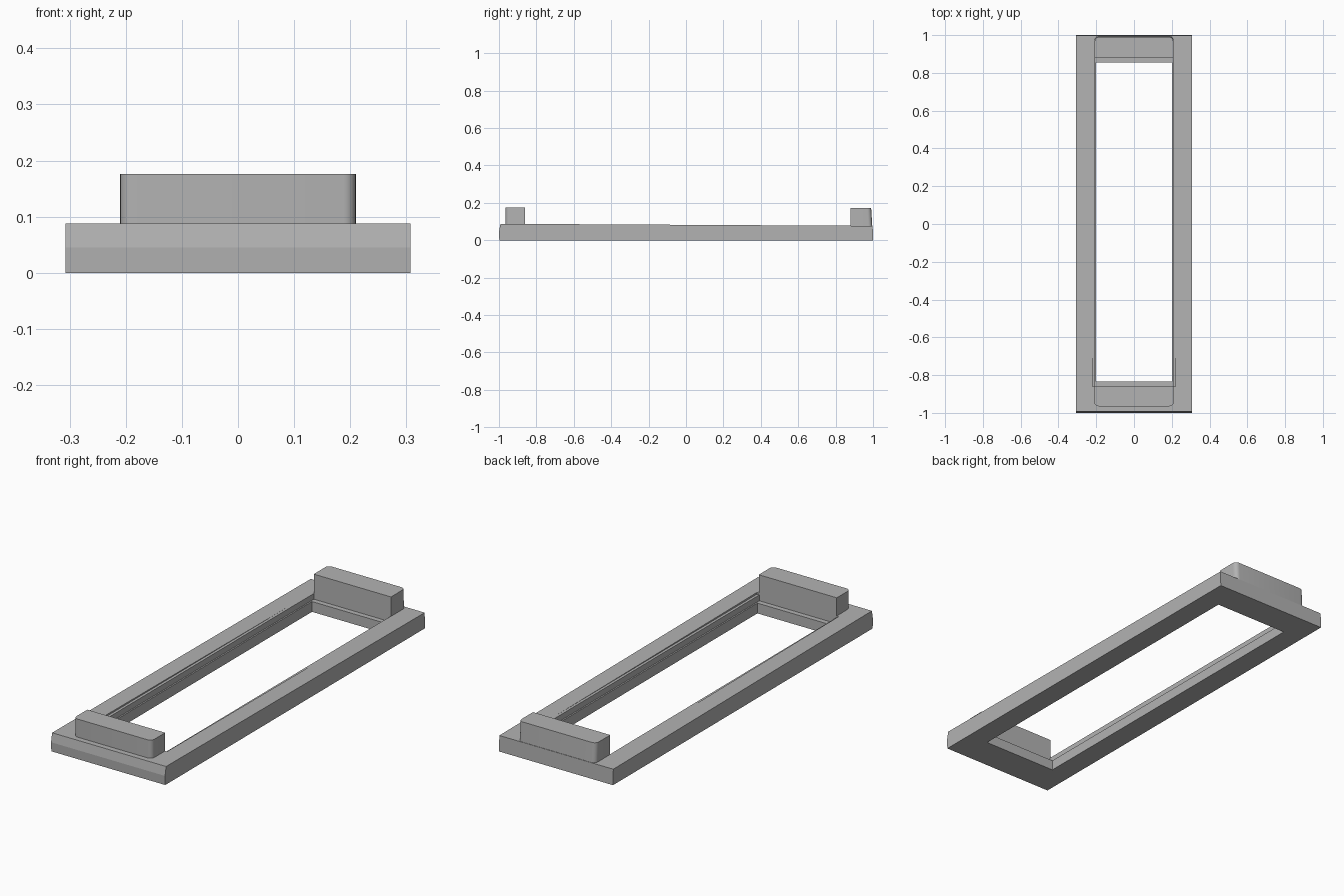
import bpy
import bmesh

cube = bpy.data.objects.get("Cube")
if cube:
    bpy.data.objects.remove(cube, do_unlink=True)

grey = bpy.data.materials.new("matte grey")
grey.use_nodes = True
grey.diffuse_color = (0.45, 0.45, 0.45, 1)
grey.node_tree.nodes["Principled BSDF"].inputs["Base Color"].default_value = grey.diffuse_color


def prism(name, half_width, profile, round_side=0):
    """Extrude a (y, z) profile across x; optionally round upright edges on one y side."""
    bm = bmesh.new()
    ends = [[bm.verts.new((x, y, z)) for y, z in profile]
            for x in (-half_width, half_width)]
    bm.faces.new(ends[0])
    bm.faces.new(ends[1][::-1])
    n = len(profile)
    for i in range(n):
        j = (i + 1) % n
        bm.faces.new((ends[0][i], ends[1][i], ends[1][j], ends[0][j]))
    bmesh.ops.recalc_face_normals(bm, faces=bm.faces)
    if round_side:
        middle = sum(y for y, z in profile) / n
        upright = []
        for e in bm.edges:
            a, b = e.verts
            outer = all((v.co.y - middle) * round_side > 0 for v in e.verts)
            if outer and abs(a.co.z - b.co.z) > 0.05 and abs(a.co.x - b.co.x) < 0.01:
                upright.append(e)
        bmesh.ops.bevel(bm, geom=upright, offset=0.022, segments=6,
                        profile=0.5, affect='EDGES')
    mesh = bpy.data.meshes.new(name)
    bm.to_mesh(mesh)
    bm.free()
    mesh.materials.append(grey)
    obj = bpy.data.objects.new(name, mesh)
    bpy.context.collection.objects.link(obj)
    return obj


def box_profile(y0, y1, z0, z1):
    return [(y0, z0), (y1, z0), (y1, z1), (y0, z1)]


def smooth(obj):
    bpy.ops.object.select_all(action='DESELECT')
    obj.select_set(True)
    bpy.context.view_layer.objects.active = obj
    bpy.ops.object.shade_smooth_by_angle(angle=0.5)


# Frame whose top slopes gently down to the back
frame = prism("frame", 0.307,
              [(-0.998, 0), (1, 0), (0.998, 0.077), (-0.992, 0.088), (-1, 0.045)])

# Opening, inner ledge and shallow rebate that runs out along the sloping top
cuts = [("opening", 0.2, box_profile(-0.835, 0.855, -0.1, 0.2)),
        ("ledge", 0.207, box_profile(-0.86, 0.88, 0.05, 0.2)),
        ("rebate", 0.22, box_profile(-0.86, 0.88, 0.0785, 0.2))]
bpy.context.view_layer.objects.active = frame
for label, half_width, profile in cuts:
    cutter = prism(label + "_cutter", half_width, profile)
    cutter.hide_render = True
    mod = frame.modifiers.new(label, 'BOOLEAN')
    mod.operation = 'DIFFERENCE'
    mod.solver = 'EXACT'
    mod.object = cutter
    bpy.context.view_layer.objects.active = frame
    bpy.ops.object.modifier_apply(modifier=mod.name)
    bpy.data.objects.remove(cutter, do_unlink=True)

# End blocks with rounded outer corners
smooth(prism("front_block", 0.21, box_profile(-0.965, -0.86, 0.06, 0.176), -1))
smooth(prism("back_block", 0.208,
             [(0.88, 0.06), (0.997, 0.06), (0.99, 0.172), (0.88, 0.172)], 1))
